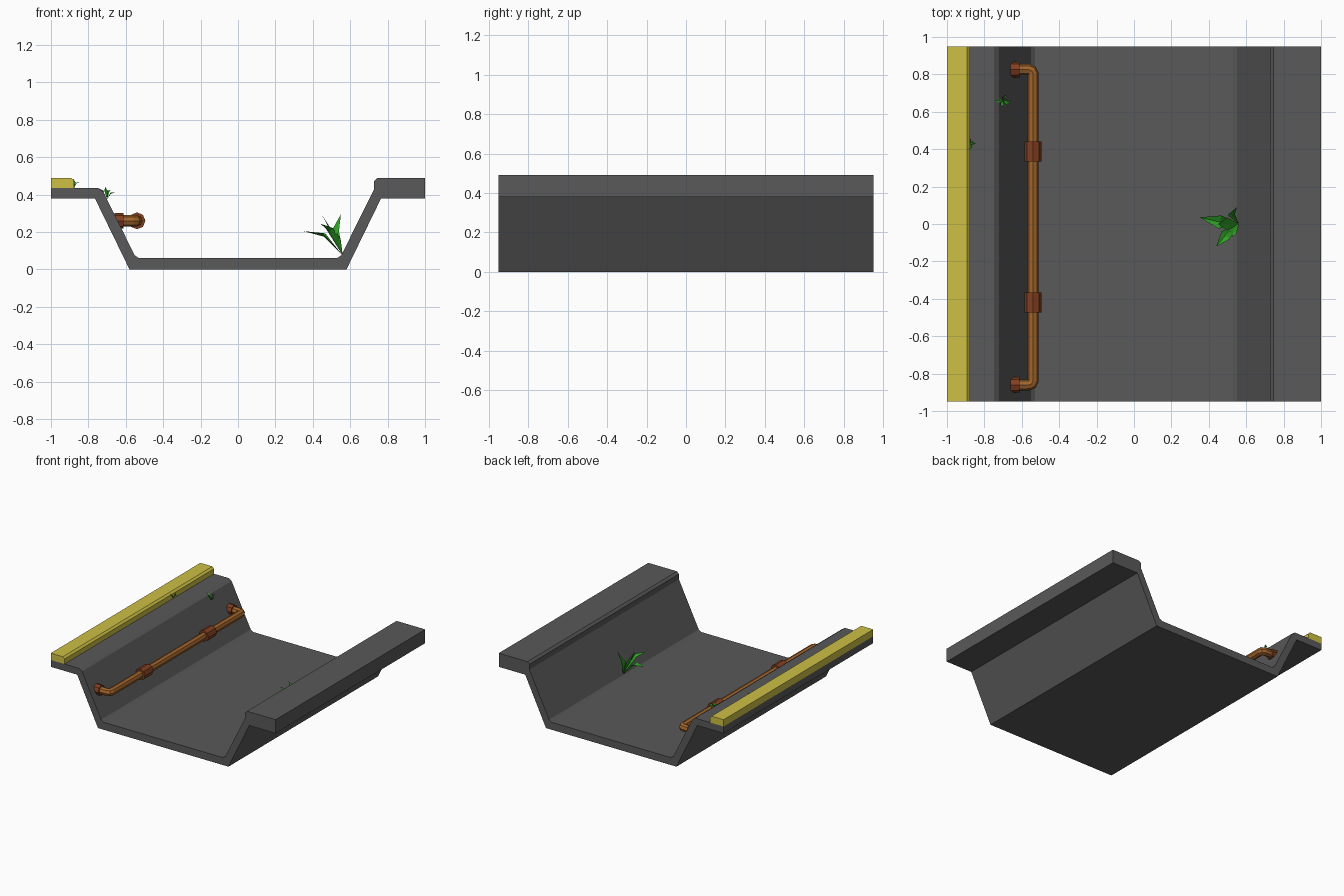
import bpy, bmesh, math
from mathutils import Vector

if "Cube" in bpy.data.objects:
    bpy.data.objects.remove(bpy.data.objects["Cube"])

HALF = 0.95


def material(name, color):
    m = bpy.data.materials.new(name)
    m.diffuse_color = (*color, 1)
    m.use_nodes = True
    m.node_tree.nodes["Principled BSDF"].inputs["Base Color"].default_value = m.diffuse_color
    return m


CONCRETE = material("concrete", (0.10, 0.10, 0.10))
YELLOW = material("yellow_paint", (0.62, 0.53, 0.06))
COPPER = material("copper", (0.36, 0.13, 0.025))
RUST = material("rust", (0.22, 0.05, 0.015))
GREEN = material("leaf_green", (0.03, 0.36, 0.02))


def finish(name, bm, mat):
    me = bpy.data.meshes.new(name)
    bm.to_mesh(me)
    bm.free()
    me.materials.append(mat)
    ob = bpy.data.objects.new(name, me)
    bpy.context.collection.objects.link(ob)
    return ob


def extrude_profile(name, pts, mat):
    """Sweep a closed x-z outline along the whole length in y."""
    bm = bmesh.new()
    face = bm.faces.new([bm.verts.new((x, -HALF, z)) for x, z in pts])
    new = bmesh.ops.extrude_face_region(bm, geom=[face])["geom"]
    bmesh.ops.translate(bm, vec=(0, 2 * HALF, 0),
                        verts=[v for v in new if isinstance(v, bmesh.types.BMVert)])
    bmesh.ops.recalc_face_normals(bm, faces=bm.faces)
    return finish(name, bm, mat)


def tube(name, points, radius, mat):
    """Eight-sided capped tube along a polyline."""
    cu = bpy.data.curves.new(name, "CURVE")
    cu.dimensions = "3D"
    cu.bevel_depth, cu.bevel_resolution, cu.use_fill_caps = radius, 2, True
    sp = cu.splines.new("POLY")
    sp.use_smooth = False
    sp.points.add(len(points) - 1)
    for p, co in zip(sp.points, points):
        p.co = (*co, 1)
    cu.materials.append(mat)
    ob = bpy.data.objects.new(name, cu)
    bpy.context.collection.objects.link(ob)
    bpy.ops.object.select_all(action="DESELECT")
    ob.select_set(True)
    bpy.context.view_layer.objects.active = ob
    bpy.ops.object.convert(target="MESH")
    return ob


def plant(name, base, leaves):
    """Folded blades: each leaf is (middle offset, tip offset, half width)."""
    bm = bmesh.new()
    base = Vector(base)
    for mid, tip, width in leaves:
        mid, tip = Vector(mid), Vector(tip)
        side = tip.cross(Vector((0, 0, 1))).normalized() * width
        fold = Vector((0, 0, -width * 0.5))
        b, m, t, l, r = [bm.verts.new(base + p) for p in
                         (Vector(), mid, tip, mid + side - fold, mid - side - fold)]
        for tri in ((b, m, l), (m, t, l), (b, r, m), (m, r, t)):
            bm.faces.new(tri)
    return finish(name, bm, GREEN)


# Concrete channel with a raised right kerb
extrude_profile("channel", [
    (-0.58, 0), (0.58, 0), (0.765, 0.38), (1, 0.38), (1, 0.49), (0.745, 0.49),
    (0.728, 0.473), (0.728, 0.43), (0.552, 0.075), (0.528, 0.06), (-0.528, 0.06),
    (-0.552, 0.075), (-0.722, 0.418), (-0.748, 0.435), (-1, 0.435), (-1, 0.38),
    (-0.765, 0.38)], CONCRETE)

# Yellow kerb on the left ledge
extrude_profile("yellow_kerb", [
    (-1, 0.435), (-0.878, 0.435), (-0.878, 0.475), (-0.893, 0.49), (-1, 0.49)], YELLOW)

# Pipe with elbows returning to the left wall
Z, PX, Y0, Y1, C = 0.26, -0.54, -0.86, 0.825, 0.022
tube("pipe", [(-0.66, Y0, Z), (PX - C, Y0, Z), (PX - C * 0.3, Y0 + C * 0.3, Z),
              (PX, Y0 + C, Z), (PX, Y1 - C, Z), (PX - C * 0.3, Y1 - C * 0.3, Z),
              (PX - C, Y1, Z), (-0.66, Y1, Z)], 0.03, COPPER)

# Wall flanges and pipe couplers
for i, y in enumerate((Y0, Y1)):
    tube(f"wall_flange_{i + 1}", [(-0.66, y, Z), (-0.612, y, Z)], 0.042, RUST)
for i, y in enumerate((-0.42, 0.387)):
    tube(f"coupler_{i + 1}", [(PX, y - 0.054, Z), (PX, y + 0.054, Z)], 0.045, RUST)

# Plants growing from the cracks
plant("large_plant", (0.56, 0, 0.075), [
    ((-0.10, 0.01, 0.10), (-0.21, 0.035, 0.13), 0.036),
    ((-0.07, -0.06, 0.13), (-0.12, -0.12, 0.17), 0.03),
    ((-0.04, 0.05, 0.12), (-0.01, 0.09, 0.22), 0.02),
    ((-0.06, 0.0, 0.12), (-0.11, 0.0, 0.215), 0.035),
    ((-0.03, -0.04, 0.08), (-0.03, -0.07, 0.12), 0.02)])
plant("slope_plant", (-0.70, 0.66, 0.375), [
    ((-0.02, 0.0, 0.04), (-0.045, 0.0, 0.06), 0.012),
    ((0.02, -0.01, 0.03), (0.04, -0.005, 0.035), 0.012),
    ((0.005, 0.018, 0.04), (0.02, 0.03, 0.05), 0.010),
    ((-0.005, -0.018, 0.04), (-0.01, -0.035, 0.065), 0.010)])
plant("ledge_plant", (-0.876, 0.43, 0.435), [
    ((0.012, 0.002, 0.025), (0.03, 0.0, 0.03), 0.010),
    ((-0.005, 0.018, 0.025), (-0.01, 0.035, 0.04), 0.009),
    ((0.0, -0.018, 0.025), (-0.006, -0.03, 0.05), 0.009),
    ((-0.01, 0.0, 0.035), (-0.022, 0.002, 0.055), 0.008)])
